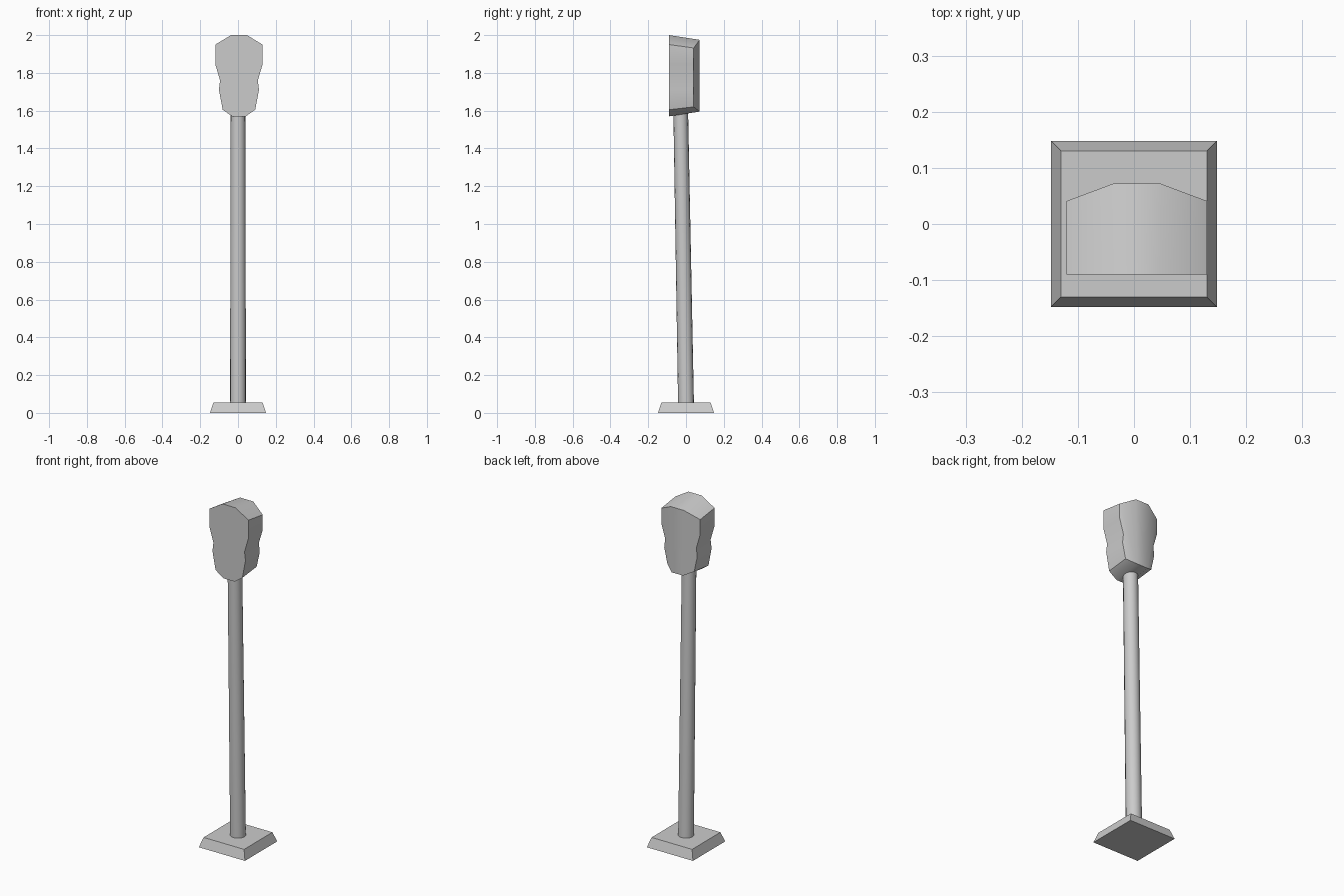
import bpy, bmesh, math
from mathutils import Vector

cube = bpy.data.objects.get("Cube")
if cube:
    bpy.data.objects.remove(cube, do_unlink=True)

grey = bpy.data.materials.new("light_grey_metal")
grey.use_nodes = True
colour = (0.6, 0.6, 0.6, 1)
grey.diffuse_color = colour
grey.node_tree.nodes["Principled BSDF"].inputs["Base Color"].default_value = colour


def finish(bm, name, smooth=None):
    bmesh.ops.recalc_face_normals(bm, faces=bm.faces)
    mesh = bpy.data.meshes.new(name)
    bm.to_mesh(mesh)
    bm.free()
    mesh.materials.append(grey)
    obj = bpy.data.objects.new(name, mesh)
    bpy.context.collection.objects.link(obj)
    if smooth:
        bpy.ops.object.select_all(action='DESELECT')
        obj.select_set(True)
        bpy.context.view_layer.objects.active = obj
        bpy.ops.object.shade_smooth_by_angle(angle=math.radians(smooth))
    return obj


# Base: square plate with bevelled sides
bm = bmesh.new()
bmesh.ops.create_cube(bm, size=1)
for v in bm.verts:
    top = v.co.z > 0
    half = 0.13 if top else 0.148
    v.co = (math.copysign(half, v.co.x), math.copysign(half, v.co.y), 0.055 if top else 0)
finish(bm, "base_plate")

# Pole: leans slightly to the front
foot, tip = Vector((0, 0, 0.05)), Vector((0, -0.028, 1.6))
bm = bmesh.new()
bmesh.ops.create_cone(bm, cap_ends=True, segments=16, radius1=0.042, radius2=0.039, depth=1)
for v in bm.verts:
    centre = foot.lerp(tip, v.co.z + 0.5)
    v.co = centre + Vector((v.co.x, v.co.y, 0))
finish(bm, "pole", 40)

# Head: flat front, bowed back; each row is half width, front z, back z
rows = [(0.042, 2.0, 1.975), (0.125, 1.95, 1.932), (0.125, 1.845, 1.845),
        (0.1, 1.76, 1.76), (0.106, 1.71, 1.71), (0.086, 1.605, 1.62),
        (0.036, 1.57, 1.595)]
last = len(rows) - 1
bm = bmesh.new()


def outline(side, back):
    points = []
    for i, (half, z_front, z_back) in enumerate(rows):
        depth = 0.072 if i in (0, last) else 0.041
        points.append(bm.verts.new((0.005 + side * half, depth if back else -0.09,
                                    z_back if back else z_front)))
    return points


front_r, front_l = outline(-1, False), outline(1, False)
back_r, back_l = outline(-1, True), outline(1, True)
bm.faces.new(front_l + front_r[::-1])
for front, back in ((front_r, back_r), (front_l, back_l)):
    bm.faces.new(back)
    for i in range(last):
        bm.faces.new((front[i], front[i + 1], back[i + 1], back[i]))
for i in (0, last):
    bm.faces.new((front_l[i], front_r[i], back_r[i], back_l[i]))
bm.faces.new((back_l[0], back_r[0], back_r[last], back_l[last]))
finish(bm, "meter_head", 40)
